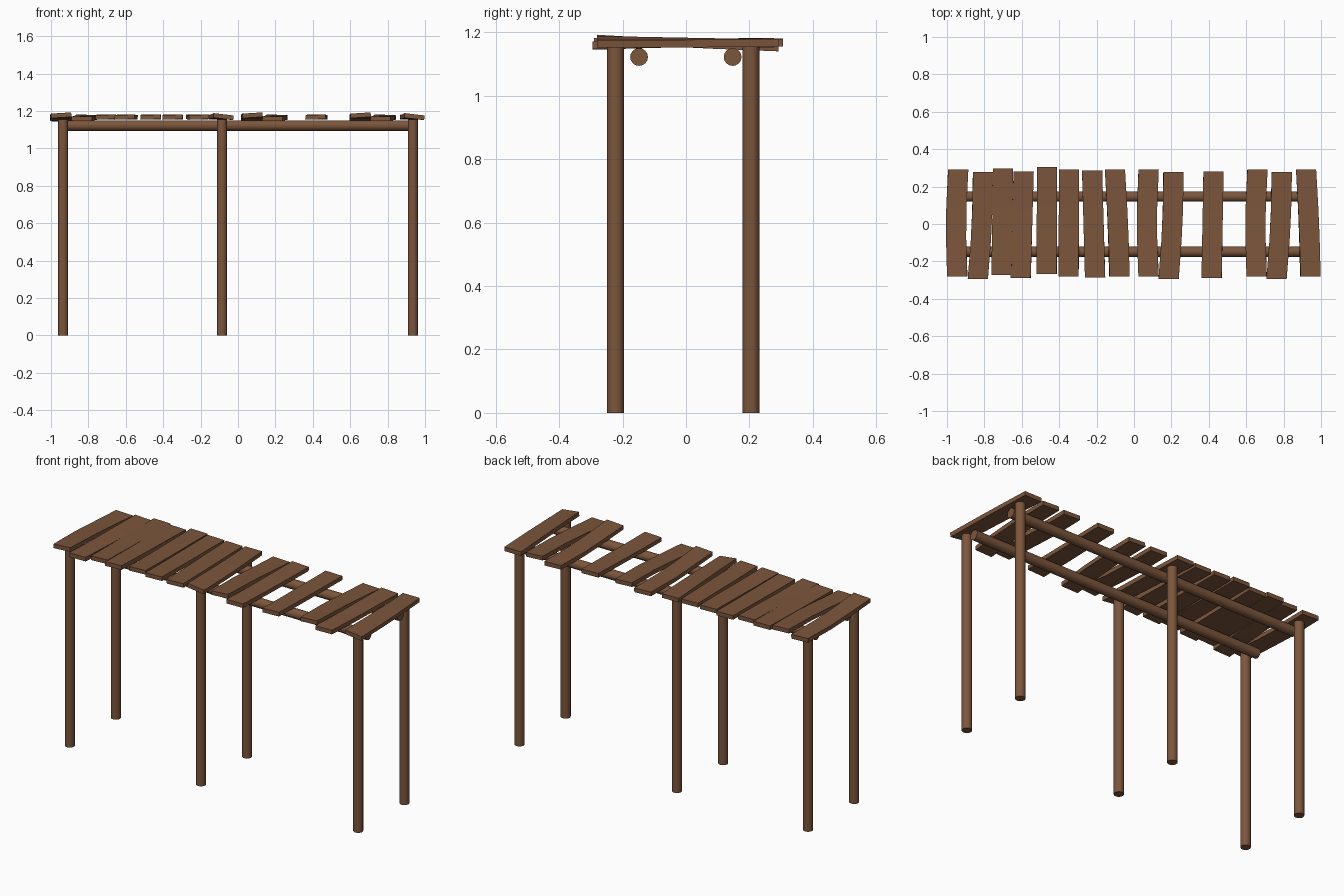
import bpy, bmesh, math

if "Cube" in bpy.data.objects:
    bpy.data.objects.remove(bpy.data.objects["Cube"])

wood = bpy.data.materials.new("brown_wood")
wood.diffuse_color = (0.2, 0.092, 0.045, 1)
wood.use_nodes = True
wood.node_tree.nodes["Principled BSDF"].inputs["Base Color"].default_value = wood.diffuse_color


def log(name, loc, length, radius=0.027, along_x=False):
    rot = (0, math.pi / 2, 0) if along_x else (0, 0, 0)
    bpy.ops.mesh.primitive_cylinder_add(vertices=16, radius=radius, depth=length,
                                        location=loc, rotation=rot)
    ob = bpy.context.object
    ob.name = name
    ob.data.materials.append(wood)
    bpy.ops.object.shade_smooth_by_angle(angle=math.radians(40))


def plank(name, front, back, zs, rolls, bend=0.0, width=0.108, thick=0.024):
    """Board swept from front (x, y) to back (x, y) through four sections."""
    bm = bmesh.new()
    rings = []
    for i in range(4):
        t = (0, 0.36, 0.64, 1)[i]
        x = front[0] + (back[0] - front[0]) * t + (bend if i in (1, 2) else 0)
        y = front[1] + (back[1] - front[1]) * t
        c, s = math.cos(rolls[i]), math.sin(rolls[i])
        ring = []
        for u, v in ((-1, -1), (1, -1), (1, 1), (-1, 1)):
            a, b = u * width / 2, v * thick / 2
            ring.append(bm.verts.new((x + a * c + b * s, y, zs[i] - a * s + b * c)))
        rings.append(ring)
    for r, q in zip(rings, rings[1:]):
        for k in range(4):
            bm.faces.new((r[k], r[(k + 1) % 4], q[(k + 1) % 4], q[k]))
    bm.faces.new(rings[0])
    bm.faces.new(rings[-1])
    bmesh.ops.recalc_face_normals(bm, faces=bm.faces)
    me = bpy.data.meshes.new(name)
    bm.to_mesh(me)
    bm.free()
    me.materials.append(wood)
    bpy.context.collection.objects.link(bpy.data.objects.new(name, me))


# Upright posts
for x, where in ((-0.935, "left"), (-0.085, "middle"), (0.935, "right")):
    for y, side in ((-0.222, "front"), (0.205, "back")):
        log(f"{side}_{where}_post", (x, y, 0.577), 1.154)

# Long beams under the deck
for y, side in ((-0.148, "front"), (0.147, "back")):
    log(f"{side}_beam", (0, y, 1.122), 1.9, 0.028, True)

# Plank shapes: section heights, rolls, sideways bend
SAGGING = ((1.177, 1.168, 1.16, 1.154), (-0.06, 0, 0, 0.04), -0.008)
RISING = ((1.158, 1.163, 1.167, 1.167), (-0.02, 0, 0.03, 0.05), 0.006)
LEVEL = ((1.167, 1.166, 1.167, 1.168), (-0.04, -0.02, 0, 0.02), 0.0)
TILTED = ((1.17, 1.168, 1.167, 1.167), (0.12, 0.08, 0.04, 0.0), 0.003)

# Deck planks: front x, back x, back-to-front shift, shape
planks = [
    (-0.945, -0.94, 0.005, SAGGING), (-0.835, -0.807, -0.009, RISING),
    (-0.708, -0.70, 0.012, LEVEL), (-0.606, -0.59, -0.004, LEVEL),
    (-0.467, -0.465, 0.02, LEVEL), (-0.35, -0.347, 0.005, LEVEL),
    (-0.208, -0.224, 0.0, LEVEL), (-0.078, -0.102, 0.005, TILTED),
    (0.078, 0.078, 0.005, SAGGING), (0.185, 0.211, -0.009, RISING),
    (0.415, 0.425, -0.004, LEVEL), (0.656, 0.66, 0.005, SAGGING),
    (0.762, 0.79, -0.009, RISING), (0.943, 0.92, 0.005, TILTED),
]
for i, (xf, xb, dy, (zs, rolls, bend)) in enumerate(planks, 1):
    plank(f"deck_plank_{i}", (xf, dy - 0.286), (xb, dy + 0.286), zs, rolls, bend)
